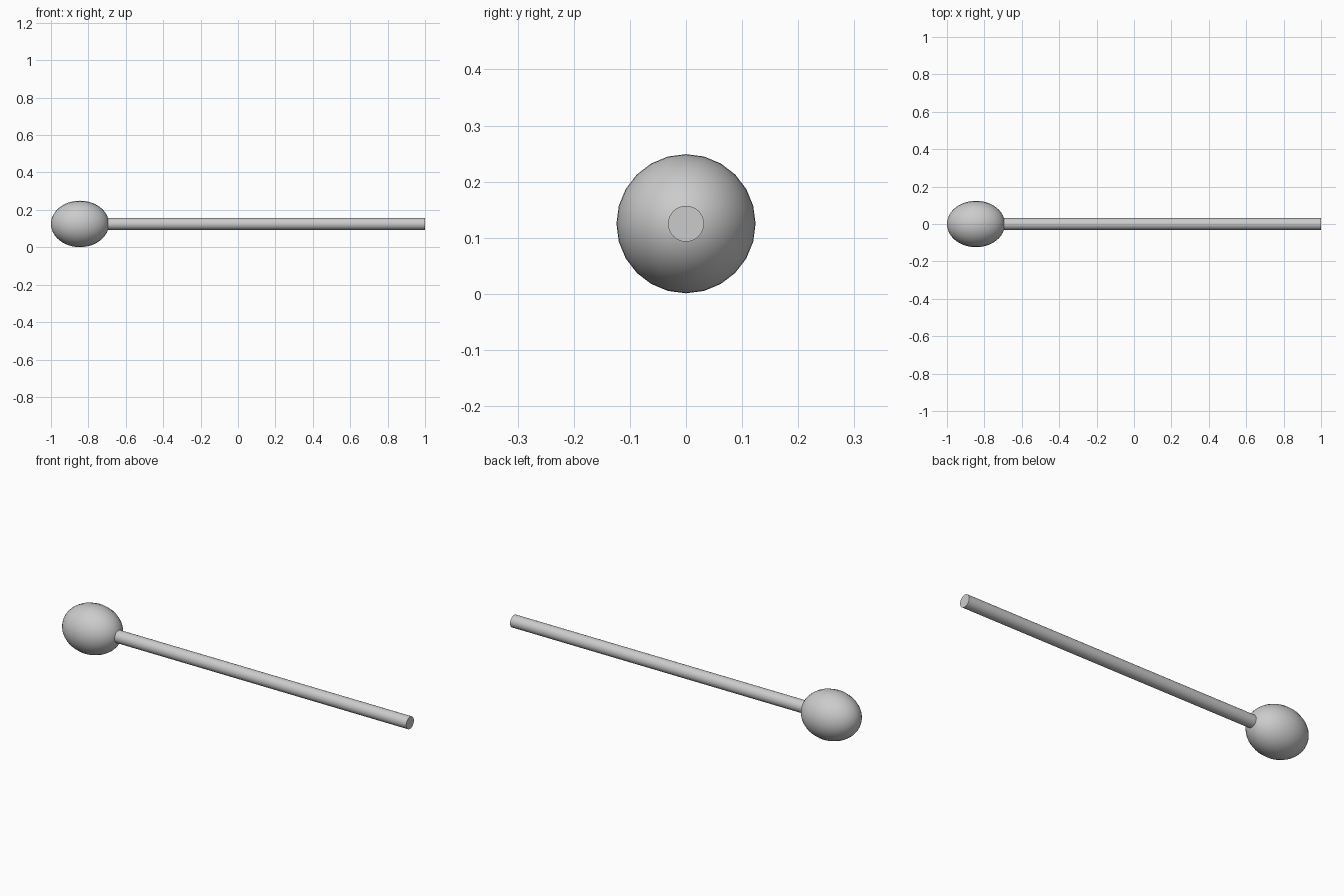
import bpy, math

if "Cube" in bpy.data.objects:
    bpy.data.objects.remove(bpy.data.objects["Cube"])

CZ = 0.125  # height of the common axis

# Egg-shaped head, poles along x
bpy.ops.mesh.primitive_uv_sphere_add(segments=24, ring_count=24, radius=1,
                                     location=(-0.845, 0, CZ), rotation=(0, math.pi / 2, 0))
head = bpy.context.object
head.name = "head"
head.scale = (0.124, 0.124, 0.155)
bpy.ops.object.shade_smooth()

# Thin stick, its start buried in the head
x0, x1 = -0.72, 1.0
bpy.ops.mesh.primitive_cylinder_add(vertices=32, radius=0.032, depth=x1 - x0,
                                    location=((x0 + x1) / 2, 0, CZ), rotation=(0, math.pi / 2, 0))
bpy.context.object.name = "stick"
bpy.ops.object.shade_smooth_by_angle(angle=math.radians(40))
